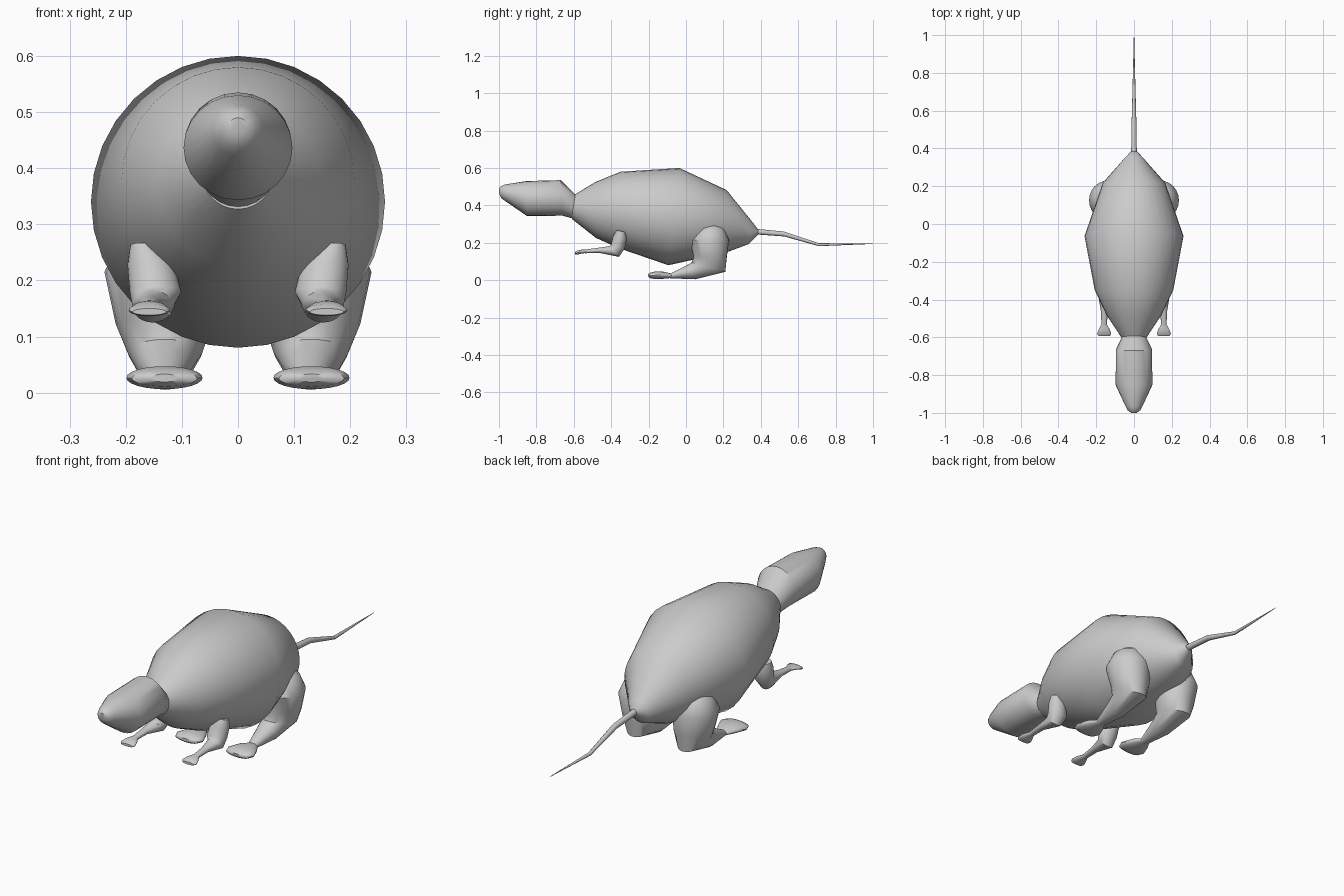
import bpy, bmesh, math
from mathutils import Vector


def loft(name, rings, sides=24, mirror=False, angle=40):
    """Skin elliptical rings: (x centre, half width in x, (y, z) edge A, (y, z) edge B)."""
    bm = bmesh.new()
    loops = []
    for x, hw, a, b in rings:
        a, b = Vector((x, *a)), Vector((x, *b))
        mid, up = (a + b) / 2, (a - b) / 2
        loop = []
        for i in range(sides):
            t = 2 * math.pi * i / sides
            loop.append(bm.verts.new(mid + up * math.cos(t) + Vector((hw * math.sin(t), 0, 0))))
        loops.append(loop)
    for p, q in zip(loops, loops[1:]):
        for i in range(sides):
            j = (i + 1) % sides
            bm.faces.new((p[i], p[j], q[j], q[i]))
    bm.faces.new(loops[0])
    bm.faces.new(loops[-1][::-1])
    bmesh.ops.recalc_face_normals(bm, faces=bm.faces)
    mesh = bpy.data.meshes.new(name)
    bm.to_mesh(mesh)
    bm.free()
    obj = bpy.data.objects.new(name, mesh)
    bpy.context.collection.objects.link(obj)
    bpy.ops.object.select_all(action='DESELECT')
    obj.select_set(True)
    bpy.context.view_layer.objects.active = obj
    bpy.ops.object.shade_smooth_by_angle(angle=math.radians(angle))
    if mirror:
        obj.modifiers.new("Mirror", 'MIRROR')
    return obj


# Plump body, shoulders to rump
loft("body", [
    (0, 0.064, (-0.60, 0.455), (-0.61, 0.327)),
    (0, 0.145, (-0.485, 0.525), (-0.48, 0.225)),
    (0, 0.208, (-0.35, 0.58), (-0.35, 0.168)),
    (0, 0.262, (-0.035, 0.60), (-0.094, 0.08)),
    (0, 0.165, (0.217, 0.482), (0.22, 0.15)),
    (0, 0.05, (0.36, 0.305), (0.335, 0.193)),
    (0, 0.016, (0.383, 0.274), (0.387, 0.245)),
], sides=32)

# Head with short neck and blunt snout
loft("head", [
    (0, 0.064, (-0.59, 0.457), (-0.605, 0.33)),
    (0, 0.096, (-0.67, 0.535), (-0.66, 0.345)),
    (0, 0.097, (-0.855, 0.53), (-0.85, 0.343)),
    (0, 0.045, (-0.965, 0.512), (-0.965, 0.422)),
    (0, 0.033, (-0.988, 0.503), (-0.985, 0.436)),
    (0, 0.016, (-1.0, 0.49), (-0.998, 0.458)),
])

# Thin bent tail
tail = [(0.37, 0.26, 0.015), (0.525, 0.247, 0.013), (0.71, 0.19, 0.008), (1.0, 0.195, 0.001)]
loft("tail", [(0, r, (y, z + r), (y, z - r)) for y, z, r in tail], sides=12)

# Hind legs: thigh, bent knee and shin
loft("hind_leg", [
    (0.14, 0.03, (0.10, 0.302), (0.165, 0.302)),
    (0.14, 0.07, (0.055, 0.275), (0.205, 0.275)),
    (0.138, 0.10, (0.02, 0.215), (0.23, 0.215)),
    (0.132, 0.086, (0.04, 0.125), (0.218, 0.12)),
    (0.13, 0.066, (0.03, 0.095), (0.21, 0.045)),
    (0.13, 0.048, (0.01, 0.083), (0.05, 0.005)),
    (0.13, 0.022, (-0.085, 0.034), (-0.085, 0.01)),
], mirror=True)

# Hind feet: flared paddles
loft("hind_foot", [
    (0.131, 0.022, (-0.075, 0.034), (-0.075, 0.012)),
    (0.131, 0.048, (-0.115, 0.045), (-0.115, 0.008)),
    (0.131, 0.068, (-0.165, 0.047), (-0.165, 0.006)),
    (0.131, 0.058, (-0.192, 0.04), (-0.192, 0.011)),
    (0.131, 0.025, (-0.202, 0.033), (-0.202, 0.019)),
], mirror=True)

# Front legs: upper arm, elbow and forearm
loft("front_leg", [
    (0.17, 0.022, (-0.37, 0.267), (-0.325, 0.258)),
    (0.155, 0.042, (-0.39, 0.235), (-0.316, 0.22)),
    (0.147, 0.046, (-0.40, 0.19), (-0.328, 0.17)),
    (0.152, 0.036, (-0.41, 0.182), (-0.358, 0.125)),
    (0.157, 0.018, (-0.47, 0.173), (-0.46, 0.145)),
    (0.158, 0.014, (-0.54, 0.164), (-0.54, 0.144)),
], mirror=True)

# Front paws: flared ends
loft("front_paw", [
    (0.158, 0.014, (-0.53, 0.164), (-0.53, 0.146)),
    (0.158, 0.03, (-0.56, 0.163), (-0.56, 0.142)),
    (0.158, 0.037, (-0.582, 0.158), (-0.582, 0.136)),
    (0.158, 0.03, (-0.593, 0.15), (-0.593, 0.138)),
], mirror=True)
